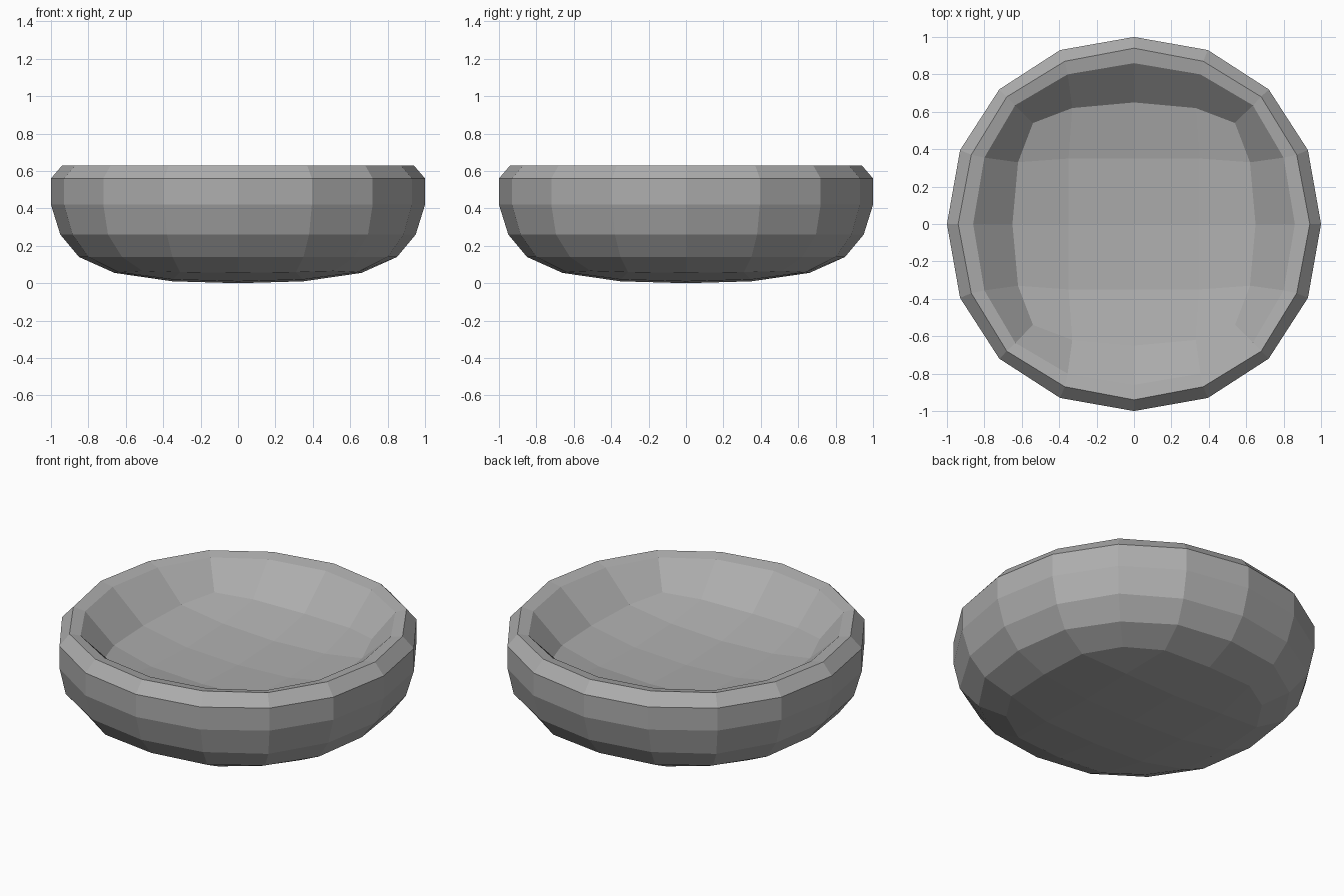
import bpy
import bmesh

default_cube = bpy.data.objects.get("Cube")
if default_cube:
    bpy.data.objects.remove(default_cube, do_unlink=True)


def flat_material(name, color):
    mat = bpy.data.materials.new(name)
    mat.use_nodes = True
    mat.diffuse_color = color
    mat.node_tree.nodes["Principled BSDF"].inputs["Base Color"].default_value = color
    return mat


def outline(side, far, near, corner):
    """Sixteen-sided outline, counter-clockwise from +x, by quarter turns."""
    points = []
    x_y = [(side, 0), (far, near), (corner, corner), (near, far)]
    for _ in range(4):
        points += x_y
        x_y = [(-y, x) for x, y in x_y]
    return points


def add_ring(bm, side, far, near, corner, z, lift=0.0):
    """Add one ring; its diagonal corners are raised by lift."""
    heights = (z, z + lift * 0.4, z + lift, z + lift * 0.4)
    return [bm.verts.new((x, y, heights[i % 4]))
            for i, (x, y) in enumerate(outline(side, far, near, corner))]


def bridge(bm, lower, upper):
    for i in range(len(lower)):
        j = (i + 1) % len(lower)
        bm.faces.new((lower[i], lower[j], upper[j], upper[i]))


def grid_cap(bm, ring, step, center_z, edge_z, corner_z):
    """Close a ring with a slightly dished four by four grid of quads."""
    grid = {}
    # Walk the square border in the same order as the ring
    border = [(2, 0), (2, 1), (2, 2), (1, 2)]
    for turn in range(4):
        for k, cell in enumerate(border):
            grid[cell] = ring[turn * 4 + k]
        border = [(-b, a) for a, b in border]
    heights = (center_z, edge_z, corner_z)
    for a in (-1, 0, 1):
        for b in (-1, 0, 1):
            grid[a, b] = bm.verts.new((a * step, b * step, heights[abs(a) + abs(b)]))
    for a in range(-2, 2):
        for b in range(-2, 2):
            bm.faces.new((grid[a, b], grid[a + 1, b], grid[a + 1, b + 1], grid[a, b + 1]))


bm = bmesh.new()

# Outer wall, rim and inner wall: side, far, near, corner, height, corner lift
profile = [
    (0.66, 0.64, 0.31, 0.51, 0.055, 0.01),
    (0.85, 0.80, 0.35, 0.62, 0.14, 0.0),
    (0.95, 0.885, 0.38, 0.695, 0.26, 0.0),
    (1.00, 0.93, 0.395, 0.72, 0.42, 0.0),
    (1.00, 0.93, 0.395, 0.72, 0.56, 0.0),
    (0.94, 0.87, 0.37, 0.68, 0.63, 0.0),
    (0.86, 0.80, 0.355, 0.635, 0.615, 0.0),
    (0.65, 0.62, 0.33, 0.54, 0.43, 0.03),
]
rings = [add_ring(bm, *row) for row in profile]
for lower, upper in zip(rings, rings[1:]):
    bridge(bm, lower, upper)

# Rounded underside and shallow floor
grid_cap(bm, rings[0], 0.35, 0.0, 0.01, 0.02)
grid_cap(bm, rings[-1], 0.35, 0.36, 0.375, 0.39)
bmesh.ops.recalc_face_normals(bm, faces=bm.faces)

mesh = bpy.data.meshes.new("bowl")
bm.to_mesh(mesh)
bm.free()
mesh.materials.append(flat_material("plain grey", (0.42, 0.42, 0.42, 1.0)))
bowl = bpy.data.objects.new("bowl", mesh)
bpy.context.collection.objects.link(bowl)
